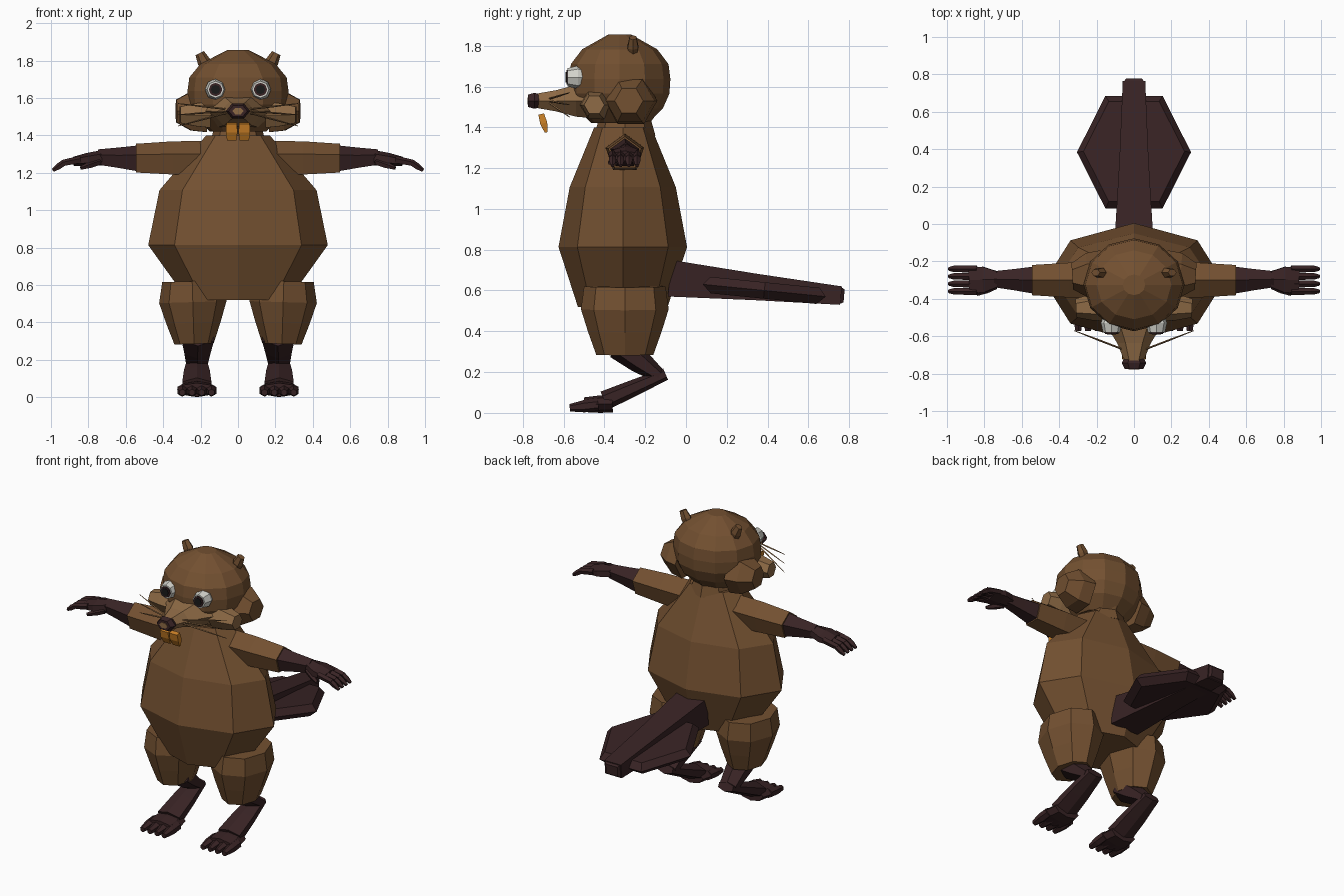
import bpy, bmesh, math
from mathutils import Vector

cube = bpy.data.objects.get("Cube")
if cube:
    bpy.data.objects.remove(cube, do_unlink=True)


def material(name, *rgb):
    mat = bpy.data.materials.new(name)
    mat.use_nodes = True
    mat.diffuse_color = (*rgb, 1)
    shader = next(n for n in mat.node_tree.nodes if n.type == 'BSDF_PRINCIPLED')
    shader.inputs["Base Color"].default_value = (*rgb, 1)
    return mat


FUR = material("brown fur", 0.17, 0.08, 0.03)
PALE = material("pale fur", 0.27, 0.145, 0.06)
SKIN = material("dark skin", 0.04, 0.017, 0.018)
ORANGE = material("orange teeth", 0.6, 0.22, 0.02)
WHITE = material("eye white", 0.65, 0.65, 0.6)
BLACK = material("pupil black", 0.01, 0.01, 0.01)


def limb(name, start, end, radii, mat, sides=6, depths=None, phase=90):
    """Closed prism from start to end, with evenly spaced rings of the given
    half widths (radii) and, where they differ, half heights (depths)."""
    start, end = Vector(start), Vector(end)
    axis = (end - start).normalized()
    across = axis.cross(Vector((0, 0, 1)))
    across = across.normalized() if across.length else Vector((1, 0, 0))
    up = across.cross(axis)
    bm = bmesh.new()
    rows = []
    for k, (wide, deep) in enumerate(zip(radii, depths or radii)):
        centre = start.lerp(end, k / (len(radii) - 1))
        row = []
        for i in range(sides):
            turn = math.tau * i / sides + math.radians(phase)
            offset = across * wide * math.cos(turn) + up * deep * math.sin(turn)
            row.append(bm.verts.new(centre + offset))
        rows.append(row)
    for low, high in zip(rows, rows[1:]):
        for i in range(sides):
            bm.faces.new((low[i - 1], low[i], high[i], high[i - 1]))
    bm.faces.new(rows[0])
    bm.faces.new(rows[-1])
    bmesh.ops.recalc_face_normals(bm, faces=bm.faces)
    mesh = bpy.data.meshes.new(name)
    bm.to_mesh(mesh)
    bm.free()
    mesh.materials.append(mat)
    bpy.context.collection.objects.link(bpy.data.objects.new(name, mesh))


def pair(name, start, end, radii, mat, **options):
    """The same limb on the left and on the right."""
    for side, sign in (("left", 1), ("right", -1)):
        limb(f"{side}_{name}", (sign * start[0], *start[1:]),
             (sign * end[0], *end[1:]), radii, mat, **options)


# Torso, neck and skull
limb("torso", (0, -0.31, 0.52), (0, -0.31, 1.4), [0.27, 0.48, 0.42, 0.17], FUR,
     sides=8, depths=[0.22, 0.315, 0.26, 0.14])
limb("neck", (0, -0.3, 1.36), (0, -0.3, 1.5), [0.15, 0.13, 0.18], FUR, sides=8)
skull = [0.15, 0.23, 0.265, 0.27, 0.26, 0.2, 0.06]
limb("head", (0, -0.325, 1.42), (0, -0.325, 1.855), skull, FUR,
     sides=12, depths=[0.92 * r for r in skull])

# Muzzle and nose
limb("muzzle", (0, -0.44, 1.53), (0, -0.735, 1.53), [0.22, 0.15, 0.09, 0.05], PALE,
     depths=[0.1, 0.09, 0.06, 0.04], phase=0)
limb("nose", (0, -0.71, 1.53), (0, -0.775, 1.53), [0.05, 0.065, 0.05], SKIN,
     depths=[0.035, 0.045, 0.035], phase=0)
limb("nose_tip", (0, -0.77, 1.53), (0, -0.778, 1.53), [0.03, 0.03], PALE,
     depths=[0.02, 0.02], phase=0)

# Cheeks, ears, eyes and teeth
pair("cheek", (0.17, -0.27, 1.53), (0.33, -0.28, 1.53), [0.13, 0.12, 0.07], FUR, phase=0)
pair("cheek_tuft", (0.15, -0.44, 1.51), (0.31, -0.45, 1.51), [0.08, 0.07, 0.05], PALE, phase=0)
pair("ear", (0.16, -0.26, 1.75), (0.205, -0.26, 1.84), [0.02, 0.03, 0.02], FUR,
     depths=[0.03, 0.035, 0.025])
pair("eye", (0.12, -0.48, 1.645), (0.12, -0.58, 1.645), [0.04, 0.057, 0.045], WHITE, sides=8)
pair("iris", (0.12, -0.57, 1.645), (0.12, -0.587, 1.645), [0.036, 0.036], SKIN, sides=8)
pair("pupil", (0.12, -0.58, 1.645), (0.12, -0.591, 1.645), [0.025, 0.025], BLACK, sides=8)
pair("tooth", (0.034, -0.71, 1.465), (0.034, -0.685, 1.375), [0.04, 0.044, 0.035], ORANGE,
     sides=4, depths=[0.02, 0.025, 0.01], phase=45)

# Whiskers fanning out and back
for i in range(3):
    pair(f"whisker_{i + 1}", (0.06, -0.67, 1.52 + 0.01 * i), (0.32, -0.57, 1.45 + 0.06 * i),
         [0.005, 0.005, 0.002], PALE, sides=4)

# Tail: tapered square spine through a flat hexagonal blade
limb("tail_spine", (0, -0.08, 0.66), (0, 0.76, 0.575), [0.145, 0.11, 0.085], SKIN,
     sides=4, depths=[0.127, 0.092, 0.064], phase=45)
limb("tail_tip", (0, 0.75, 0.576), (0, 0.775, 0.574), [0.085, 0.06], SKIN,
     sides=4, depths=[0.064, 0.045], phase=45)
limb("tail_blade", (0, 0.38, 0.56), (0, 0.388, 0.64), [0.26, 0.305, 0.27], SKIN,
     depths=[0.3, 0.35, 0.31], phase=0)

# Arms: furry sleeve, bare forearm and open hand
pair("upper_arm", (0.15, -0.3, 1.27), (0.545, -0.3, 1.27), [0.1, 0.098, 0.085], FUR, sides=5)
pair("forearm", (0.53, -0.3, 1.27), (0.75, -0.295, 1.28), [0.077, 0.06, 0.045], SKIN, sides=5)
pair("palm", (0.73, -0.295, 1.28), (0.88, -0.3, 1.26), [0.048, 0.08, 0.075], SKIN,
     depths=[0.04, 0.036, 0.025])
for i in range(4):
    y = 0.04 * i - 0.36
    pair(f"finger_{i + 1}", (0.84, y, 1.27), (0.94, y, 1.25), [0.02, 0.02, 0.018], SKIN, sides=5)
    pair(f"fingertip_{i + 1}", (0.93, y, 1.252), (0.99, y, 1.212), [0.018, 0.018, 0.01], SKIN, sides=5)
pair("thumb", (0.74, -0.33, 1.26), (0.84, -0.375, 1.225), [0.02, 0.02, 0.01], SKIN, sides=5)

# Legs: furry thigh, bare shank folded back to a raised heel, long foot
pair("thigh", (0.245, -0.3, 0.62), (0.235, -0.3, 0.285), [0.2, 0.215, 0.18, 0.14], FUR,
     sides=8, depths=[0.16, 0.18, 0.145, 0.105])
pair("shank", (0.215, -0.33, 0.33), (0.22, -0.13, 0.18), [0.1, 0.08, 0.065], SKIN,
     depths=[0.07, 0.06, 0.035])
pair("heel", (0.22, -0.1, 0.19), (0.22, -0.4, 0.06), [0.06, 0.08, 0.09], SKIN,
     depths=[0.03, 0.04, 0.048])
pair("foot", (0.22, -0.36, 0.045), (0.22, -0.5, 0.04), [0.09, 0.105, 0.1], SKIN,
     sides=8, depths=[0.044, 0.042, 0.036])
for i in range(4):
    x = 0.142 + 0.052 * i
    pair(f"toe_{i + 1}", (x, -0.43, 0.04), (x, -0.57, 0.025), [0.03, 0.03, 0.018], SKIN)
